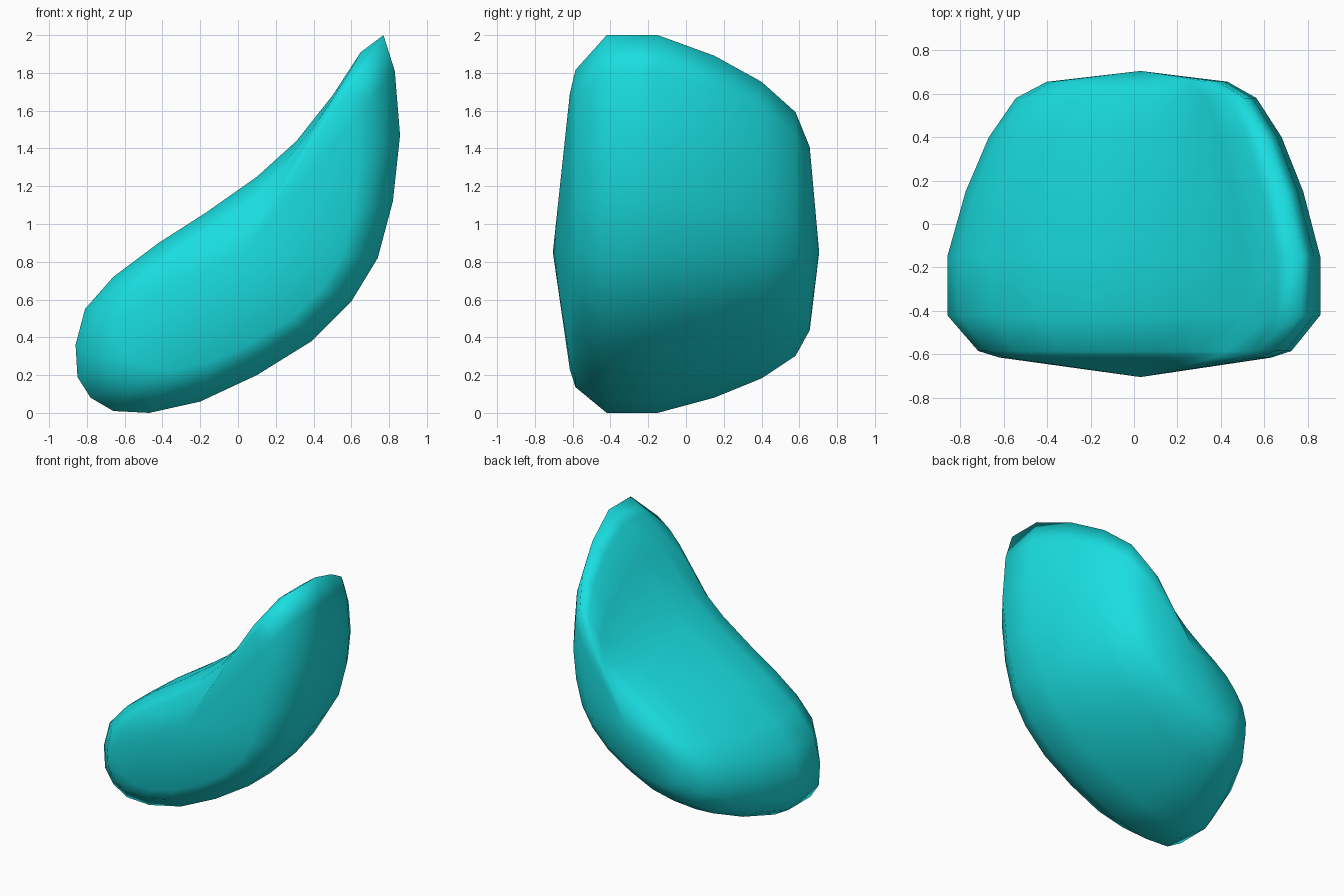
import bpy, bmesh

if "Cube" in bpy.data.objects:
    bpy.data.objects.remove(bpy.data.objects["Cube"])

# Curved side outline (x, z), swept across y and scaled about a centre point
OUTLINE = [(0.77, 2.0), (0.83, 1.81), (0.858, 1.47), (0.82, 1.12), (0.74, 0.82),
           (0.60, 0.59), (0.39, 0.38), (0.10, 0.20), (-0.20, 0.06), (-0.47, 0.0),
           (-0.66, 0.01), (-0.78, 0.08), (-0.85, 0.19), (-0.86, 0.36), (-0.81, 0.55),
           (-0.66, 0.72), (-0.42, 0.90), (-0.17, 1.06), (0.10, 1.25), (0.31, 1.44),
           (0.50, 1.68), (0.65, 1.91)]
CX, CZ = 0.03, 0.85
# (y, scale) of each section from front to back
SECTIONS = [(-0.615, 0.73), (-0.585, 0.84), (-0.42, 1.0), (-0.15, 1.0),
            (0.15, 0.905), (0.40, 0.785), (0.58, 0.645), (0.655, 0.485)]

bm = bmesh.new()
rings = [[bm.verts.new((CX + (x - CX) * s, y, CZ + (z - CZ) * s)) for x, z in OUTLINE]
         for y, s in SECTIONS]
n = len(OUTLINE)

# Side bands
for a, b in zip(rings, rings[1:]):
    for i in range(n):
        j = (i + 1) % n
        bm.faces.new((a[i], a[j], b[j], b[i]))

# Shallow pointed caps, front and back
for ring, y in ((rings[0], -0.705), (rings[-1], 0.705)):
    pole = bm.verts.new((CX, y, CZ))
    for i in range(n):
        bm.faces.new((ring[i], ring[(i + 1) % n], pole))

bmesh.ops.recalc_face_normals(bm, faces=bm.faces)
mesh = bpy.data.meshes.new("curved_pad")
bm.to_mesh(mesh)
bm.free()
for p in mesh.polygons:
    p.use_smooth = True

pad = bpy.data.objects.new("curved_pad", mesh)
bpy.context.collection.objects.link(pad)

mat = bpy.data.materials.new("turquoise")
mat.diffuse_color = (0.01, 0.73, 0.75, 1)
mat.use_nodes = True
mat.node_tree.nodes["Principled BSDF"].inputs["Base Color"].default_value = mat.diffuse_color
mesh.materials.append(mat)
